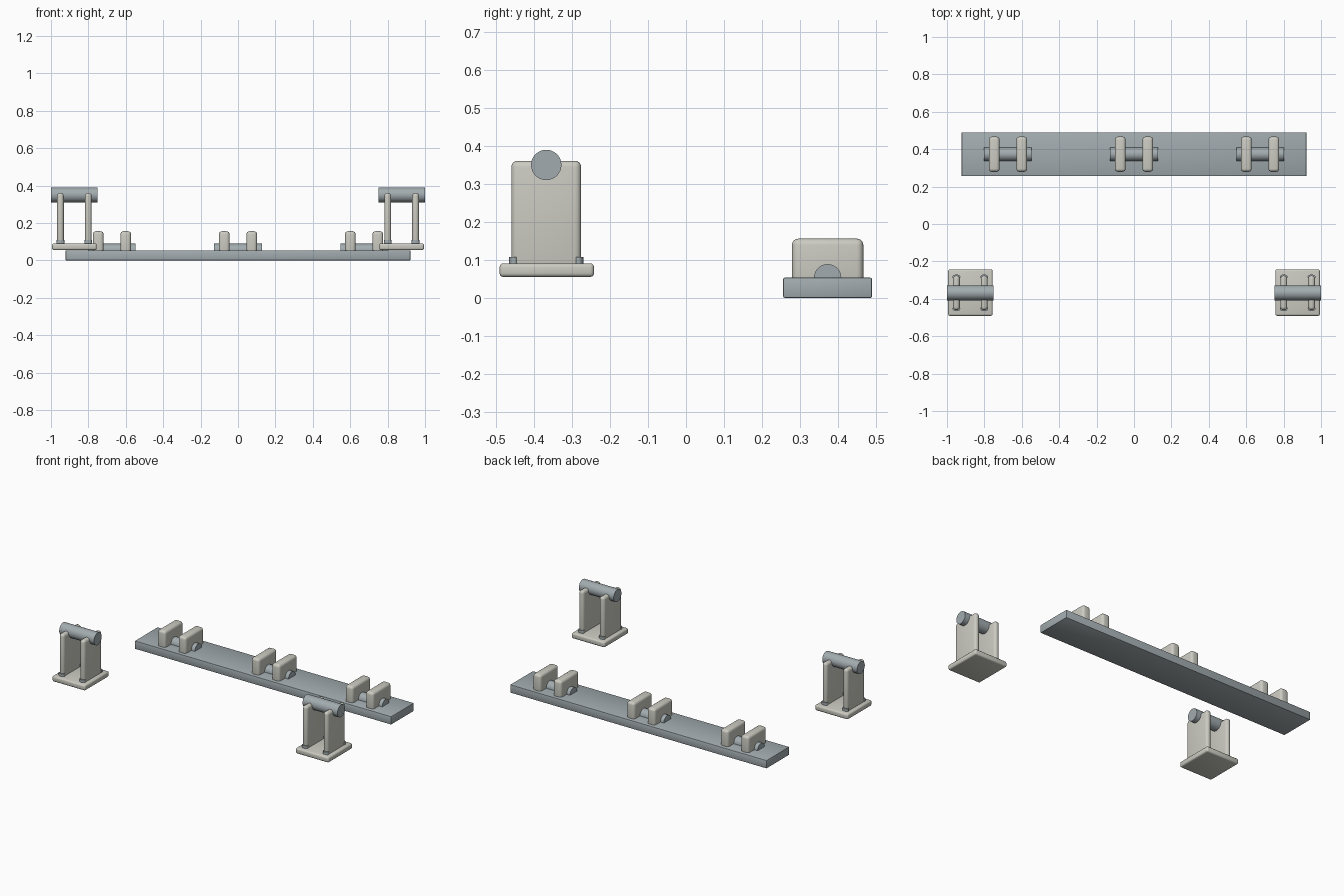
import bpy
import math

if "Cube" in bpy.data.objects:
    bpy.data.objects.remove(bpy.data.objects["Cube"])


def material(name, color):
    m = bpy.data.materials.new(name)
    m.diffuse_color = color
    m.use_nodes = True
    m.node_tree.nodes["Principled BSDF"].inputs["Base Color"].default_value = m.diffuse_color
    return m


PALE = material("pale_paint", (0.60, 0.60, 0.54, 1))
STEEL = material("blue_grey_steel", (0.36, 0.41, 0.43, 1))


def finish(ob, name, mat, bevel, segments):
    ob.name = name
    ob.data.materials.append(mat)
    if bevel:
        b = ob.modifiers.new("rounded_edges", 'BEVEL')
        b.width = bevel
        b.segments = segments
        b.limit_method = 'ANGLE'
        b.angle_limit = math.radians(50)
        bpy.ops.object.modifier_apply(modifier=b.name)
    bpy.ops.object.shade_smooth_by_angle(angle=math.radians(35))
    return ob


def box(name, x, y, z, mat, bevel=0.0, segments=3):
    """Box from (min, max) pairs."""
    bpy.ops.mesh.primitive_cube_add(
        size=1, location=[(a + b) / 2 for a, b in (x, y, z)])
    ob = bpy.context.object
    ob.scale = [b - a for a, b in (x, y, z)]
    bpy.ops.object.transform_apply(location=False, rotation=False, scale=True)
    return finish(ob, name, mat, bevel, segments)


def rod(name, x, y, z, radius, length):
    """Round bar lying along x."""
    bpy.ops.mesh.primitive_cylinder_add(
        vertices=32, radius=radius, depth=length, location=(x, y, z),
        rotation=(0, math.pi / 2, 0))
    return finish(bpy.context.object, name, STEEL, 0, 1)


def weld(name, x, y):
    """Small oval stud at the foot of a plate."""
    bpy.ops.mesh.primitive_cylinder_add(
        vertices=20, radius=1, depth=0.03, location=(x, y, 0.093))
    ob = bpy.context.object
    ob.scale = (0.021, 0.013, 1)
    bpy.ops.object.transform_apply(location=False, rotation=False, scale=True)
    return finish(ob, name, STEEL, 0, 1)


# Rear rail with three pairs of lugs and their half-sunk pins
box("rail", (-0.922, 0.922), (0.256, 0.490), (0.0, 0.053), STEEL, 0.004, 2)
for i, cx in enumerate((-0.674, 0.0, 0.674)):
    rod(f"lug_pin_{i}", cx, 0.373, 0.053, 0.036, 0.254)
    for side in (-1, 1):
        px = cx + side * 0.0735
        box(f"lug_{i}_{'left' if side < 0 else 'right'}",
            (px - 0.029, px + 0.029), (0.279, 0.467), (0.030, 0.156),
            PALE, 0.017, 4)

# Two front stands: base, twin uprights, foot studs and top axle
for s, label in ((-1, "left"), (1, "right")):
    cx = s * 0.875
    box(f"stand_base_{label}", (cx - 0.119, cx + 0.119), (-0.491, -0.242),
        (0.055, 0.091), PALE, 0.010, 3)
    rod(f"stand_axle_{label}", cx, -0.368, 0.350, 0.040, 0.25)
    for side in (-1, 1):
        px = cx + side * 0.0745
        box(f"upright_{label}_{side}", (px - 0.018, px + 0.018),
            (-0.460, -0.276), (0.066, 0.361), PALE, 0.0165, 4)
        for end in (-1, 1):
            weld(f"foot_stud_{label}_{side}_{end}", px, -0.368 + end * 0.085)
